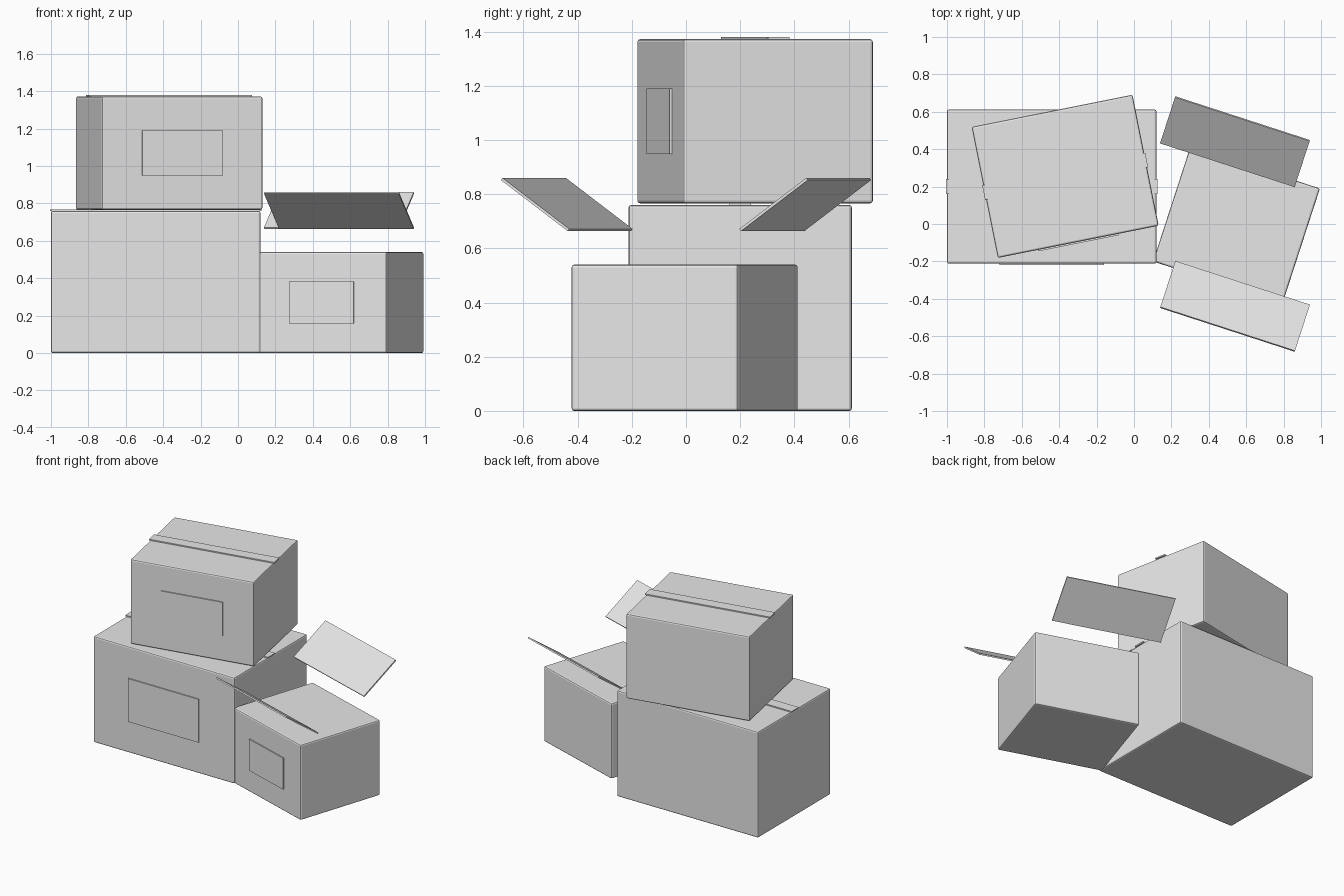
import bpy
from math import radians
from mathutils import Matrix, Vector

if "Cube" in bpy.data.objects:
    bpy.data.objects.remove(bpy.data.objects["Cube"])

grey = bpy.data.materials.new("plain_grey")
grey.diffuse_color = (0.8, 0.8, 0.8, 1)
grey.use_nodes = True
grey.node_tree.nodes["Principled BSDF"].inputs["Base Color"].default_value = grey.diffuse_color


def block(name, size, matrix, bevel=0.0):
    """Cuboid of the given size, placed by a matrix, with optional softened edges."""
    bpy.ops.mesh.primitive_cube_add(size=1)
    ob = bpy.context.object
    ob.name = name
    ob.data.transform(Matrix.Diagonal((*size, 1)))
    ob.matrix_world = matrix
    ob.data.materials.append(grey)
    if bevel:
        mod = ob.modifiers.new("soft_edges", "BEVEL")
        mod.width = bevel
        mod.segments = 2
    return ob


def place(x, y, z, turn):
    return Matrix.Translation((x, y, z)) @ Matrix.Rotation(radians(turn), 4, "Z")


def carton(name, x, y, base, w, d, h, turn, label_h, tape=True):
    """Box with a front label and an optional strip of tape along the top."""
    m = place(x, y, base + h / 2, turn)
    block(name, (w, d, h), m, 0.01)
    block(name + "_label", (w * 0.5, 0.009, label_h),
          m @ Matrix.Translation((0, -d / 2 - 0.0035, 0)))
    if tape:
        block(name + "_tape", (w + 0.012, 0.08, 0.009),
              m @ Matrix.Translation((0, 0, h / 2 + 0.0035)))


# Cartons
carton("large_box", -0.44, 0.20, 0.0, 1.12, 0.824, 0.76, 0, 0.31)
carton("top_box", -0.368, 0.255, 0.766, 0.877, 0.714, 0.606, 11.3, 0.242)
carton("open_box", 0.548, -0.005, 0.0, 0.728, 0.647, 0.54, -18, 0.225, tape=False)

# Raised flaps above the open box
for name, side in (("back_flap", 1), ("front_flap", -1)):
    m = place(0.54, side * 0.44, 0.762, -18) @ Matrix.Rotation(radians(36 * side), 4, "X")
    block(name, (0.757, 0.32, 0.01), m)
